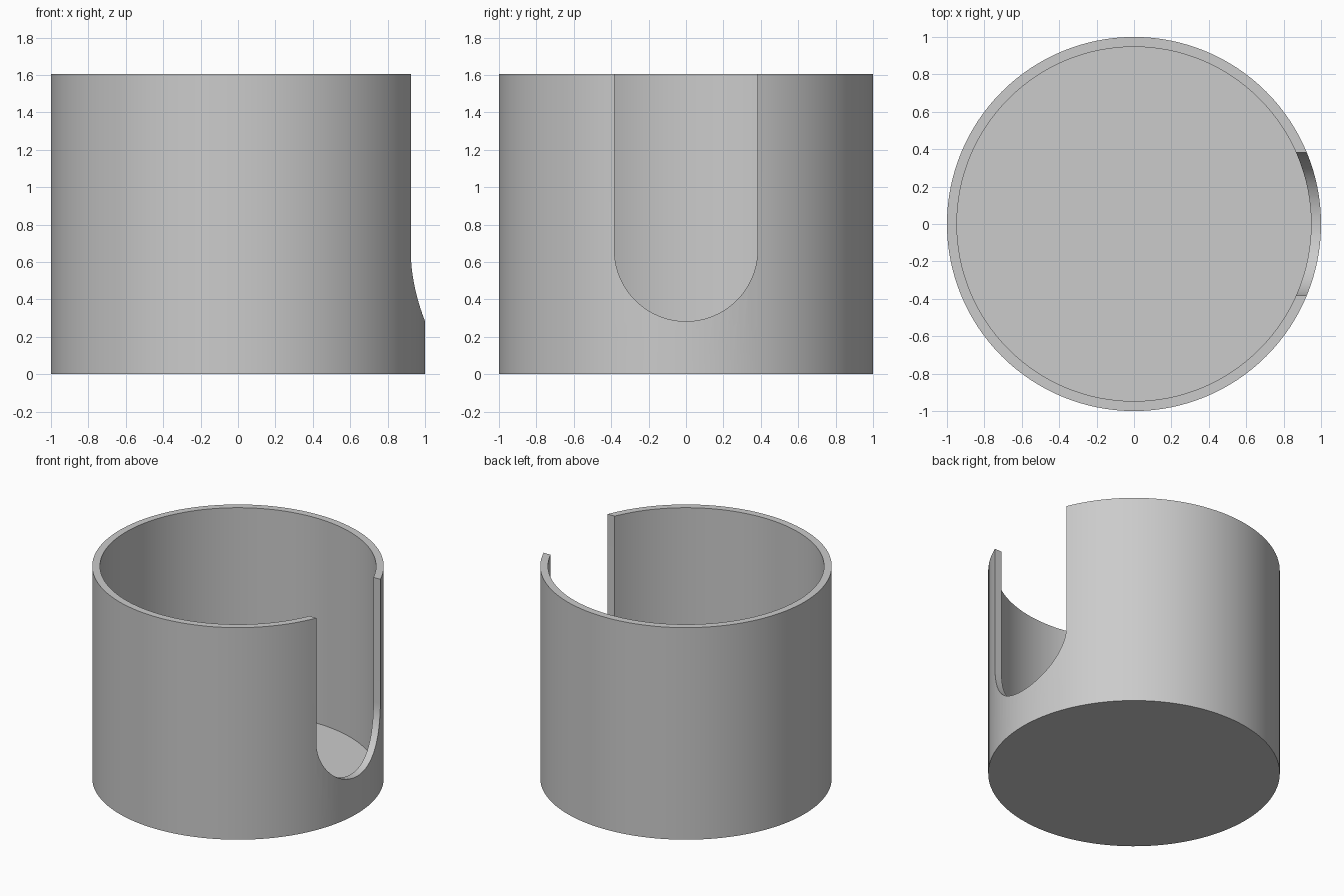
import bpy
import bmesh
from math import cos, sin, pi, radians

cube = bpy.data.objects.get("Cube")
if cube:
    bpy.data.objects.remove(cube, do_unlink=True)

SEGMENTS = 128
HEIGHT = 1.605
RADIUS = 1.0
WALL = 0.053
SLOT_HALF = 0.383
SLOT_BOTTOM = 0.283

grey = bpy.data.materials.new("plain grey")
grey.use_nodes = True
colour = (0.6, 0.6, 0.6, 1)
grey.diffuse_color = colour
grey.node_tree.nodes["Principled BSDF"].inputs["Base Color"].default_value = colour


def make_object(name, bm):
    bmesh.ops.recalc_face_normals(bm, faces=bm.faces)
    mesh = bpy.data.meshes.new(name)
    bm.to_mesh(mesh)
    bm.free()
    obj = bpy.data.objects.new(name, mesh)
    mesh.materials.append(grey)
    bpy.context.collection.objects.link(obj)
    return obj


def ring(bm, radius, z):
    angles = [2 * pi * i / SEGMENTS for i in range(SEGMENTS)]
    return [bm.verts.new((radius * cos(a), radius * sin(a), z)) for a in angles]


# Round cup: outer wall, rim, inner wall, closed by a base and a floor
bm = bmesh.new()
inner = RADIUS - WALL
rings = [ring(bm, r, z) for r, z in
         ((RADIUS, 0), (RADIUS, HEIGHT), (inner, HEIGHT), (inner, WALL))]
for a, b in zip(rings, rings[1:]):
    for i in range(SEGMENTS):
        j = (i + 1) % SEGMENTS
        bm.faces.new((a[i], a[j], b[j], b[i]))
bm.faces.new(rings[0])
bm.faces.new(rings[-1])
cup = make_object("cup", bm)

# Slot cutter: round-bottomed outline pushed through one side of the wall
bm = bmesh.new()
arc_z = SLOT_BOTTOM + SLOT_HALF
outline = [(SLOT_HALF, HEIGHT + 0.2)]
for i in range(49):
    a = pi * i / 48
    outline.append((SLOT_HALF * cos(a), arc_z - SLOT_HALF * sin(a)))
outline.append((-SLOT_HALF, HEIGHT + 0.2))
face = bm.faces.new([bm.verts.new((0.4, y, z)) for y, z in outline])
extruded = bmesh.ops.extrude_face_region(bm, geom=[face])["geom"]
bmesh.ops.translate(bm, vec=(1, 0, 0),
                    verts=[v for v in extruded if isinstance(v, bmesh.types.BMVert)])
cutter = make_object("slot_cutter", bm)
cutter.hide_render = True

# Cut the slot, then remove the cutter
cut = cup.modifiers.new("slot", "BOOLEAN")
cut.operation = "DIFFERENCE"
cut.solver = "EXACT"
cut.object = cutter
bpy.context.view_layer.objects.active = cup
cup.select_set(True)
bpy.ops.object.modifier_apply(modifier=cut.name)
bpy.data.objects.remove(cutter, do_unlink=True)

bpy.ops.object.shade_smooth_by_angle(angle=radians(30))
